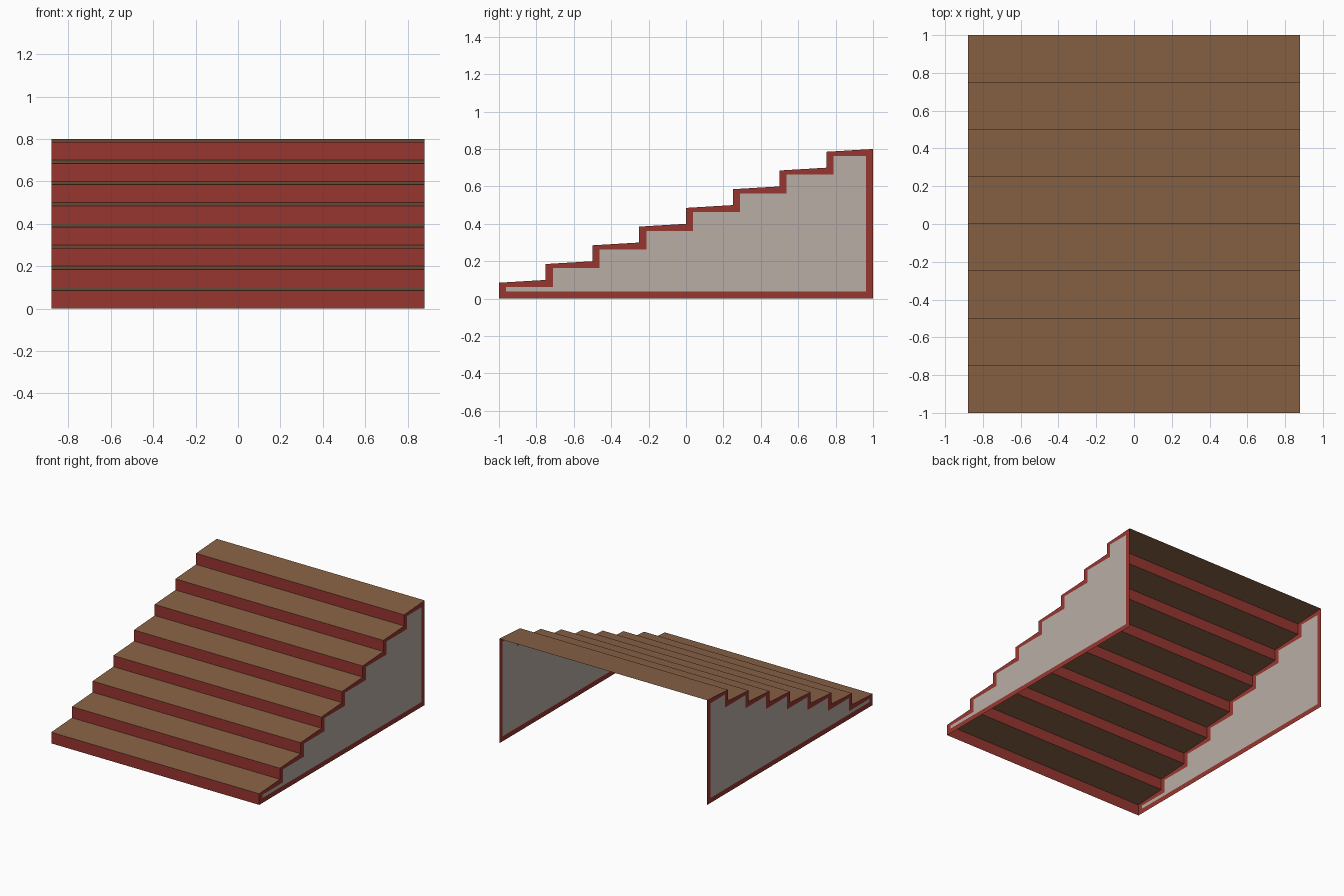
import bpy

if "Cube" in bpy.data.objects:
    bpy.data.objects.remove(bpy.data.objects["Cube"])

STEPS, DEPTH, RISE, NOSE, HALF_W, BORDER = 8, 0.25, 0.1, 0.085, 0.88, 0.038


def material(name, rgb):
    lin = [((c / 255 + 0.055) / 1.055) ** 2.4 for c in rgb]
    m = bpy.data.materials.new(name)
    m.diffuse_color = (*lin, 1.0)
    m.use_nodes = True
    m.node_tree.nodes["Principled BSDF"].inputs["Base Color"].default_value = m.diffuse_color
    return m


red = material("red paint", (152, 54, 48))
brown = material("brown wood", (136, 98, 70))
grey = material("warm grey panel", (184, 174, 165))


def make(name, verts, faces, mat):
    me = bpy.data.meshes.new(name)
    me.from_pydata(verts, [], faces)
    me.materials.append(mat)
    ob = bpy.data.objects.new(name, me)
    bpy.context.collection.objects.link(ob)
    return ob


def strip(name, a, b, mat):
    # Flat board across the full width between two (y, z) points
    make(name, [(-HALF_W, *a), (HALF_W, *a), (HALF_W, *b), (-HALF_W, *b)],
         [(0, 1, 2, 3)], mat)


# Risers and slightly sloping treads; collect side outlines on the way
outer, inner = [(-1, 0)], [(-1 + BORDER, BORDER)]
for k in range(STEPS):
    y0, y1, z = -1 + DEPTH * k, -1 + DEPTH * (k + 1), RISE * k
    strip(f"riser_{k + 1}", (y0, z), (y0, z + NOSE), red)
    strip(f"tread_{k + 1}", (y0, z + NOSE), (y1, z + RISE), brown)
    outer += [(y0, z + NOSE), (y1, z + RISE)]
    yi = y1 + BORDER if k < STEPS - 1 else 1 - BORDER
    inner += [(y0 + BORDER, z + 0.0625), (yi, z + 0.0625)]
outer.append((1, 0))
inner.append((1 - BORDER, BORDER))

# Side walls: red border around a grey panel, open at back and bottom
n = len(outer)
for side, x in (("left", -HALF_W), ("right", HALF_W)):
    frame = [(i, (i + 1) % n, n + (i + 1) % n, n + i) for i in range(n)]
    panel = [tuple(range(n))]
    if x > 0:  # outlines run clockwise seen from +x, so flip to face outward
        frame = [f[::-1] for f in frame]
        panel = [f[::-1] for f in panel]
    make(f"{side}_side_border", [(x, *p) for p in outer + inner], frame, red)
    make(f"{side}_side_panel", [(x, *p) for p in inner], panel, grey)
